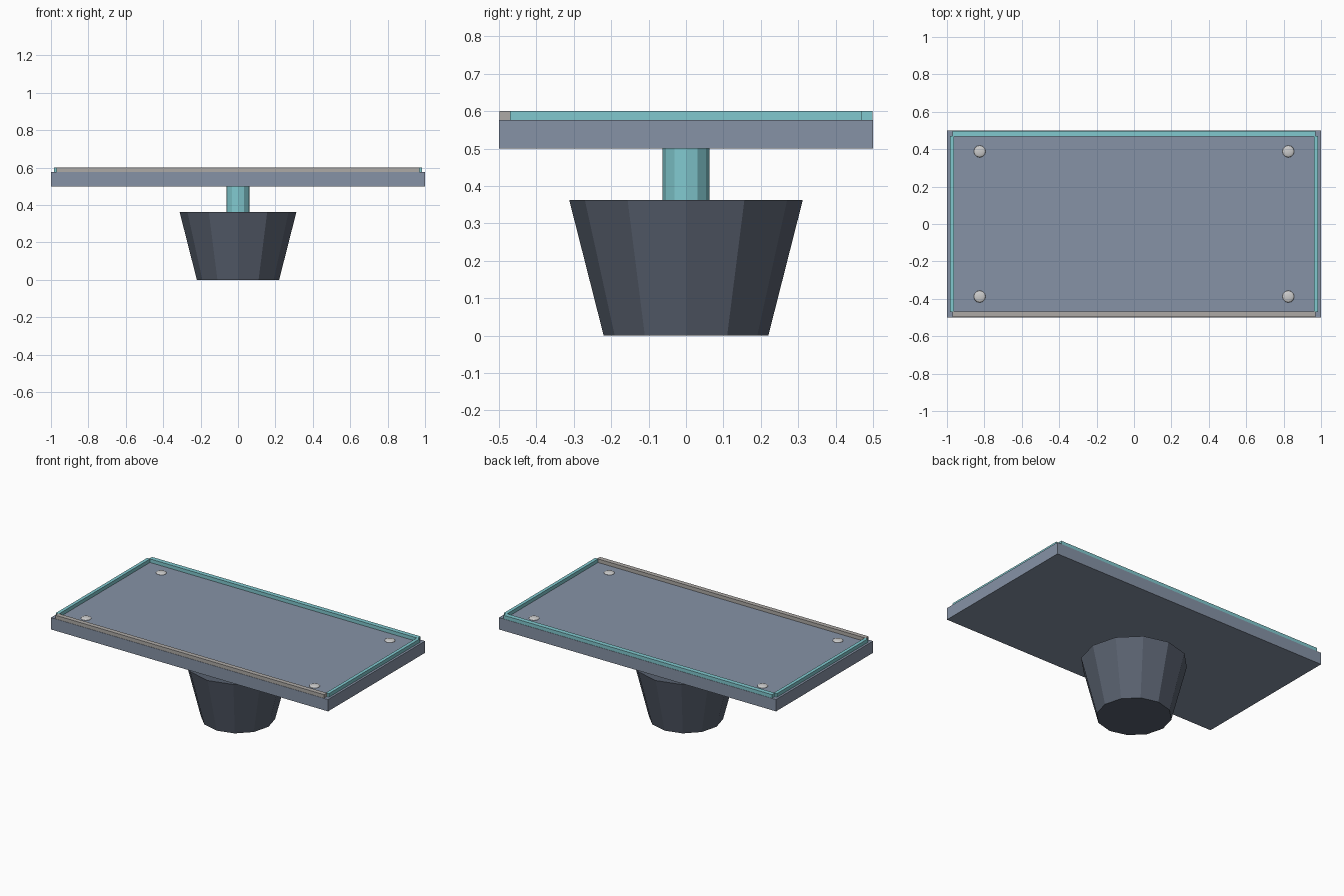
import bpy
from math import pi

if "Cube" in bpy.data.objects:
    bpy.data.objects.remove(bpy.data.objects["Cube"])


def material(name, rgb):
    m = bpy.data.materials.new(name)
    m.diffuse_color = (*rgb, 1)
    m.use_nodes = True
    m.node_tree.nodes["Principled BSDF"].inputs["Base Color"].default_value = m.diffuse_color
    return m


slate = material("slate", (0.24, 0.29, 0.38))
dark = material("dark_slate", (0.10, 0.12, 0.16))
teal = material("teal", (0.22, 0.58, 0.62))
warm = material("warm_grey", (0.42, 0.40, 0.38))
steel = material("steel", (0.65, 0.66, 0.67))


def finish(name, mat):
    ob = bpy.context.object
    ob.name = name
    ob.data.materials.append(mat)
    return ob


def box(name, lo, hi, mat):
    bpy.ops.mesh.primitive_cube_add(
        size=1, location=[(a + b) / 2 for a, b in zip(lo, hi)])
    ob = finish(name, mat)
    ob.scale = [b - a for a, b in zip(lo, hi)]
    return ob


def cone(name, r1, r2, z1, z2, mat, x=0, y=0):
    bpy.ops.mesh.primitive_cone_add(
        vertices=12, radius1=r1, radius2=r2, depth=z2 - z1,
        location=(x, y, (z1 + z2) / 2))
    return finish(name, mat)


TOP, RIM = 0.577, 0.60

# Tapered foot, post and slab
cone("base", 0.22, 0.312, 0, 0.362, dark)
cone("post", 0.0625, 0.0625, 0.362, 0.50, teal)
box("slab", (-1, -0.5, 0.5), (1, 0.5, TOP), slate)

# Raised rim: grey front, teal back and ends
box("front_rail", (-0.97, -0.498, TOP), (0.97, -0.468, RIM), warm)
box("back_rail", (-0.97, 0.468, TOP), (0.97, 0.498, RIM), teal)
for side, s in (("left", -1), ("right", 1)):
    x1, x2 = sorted((s * 0.963, s * 0.985))
    box(side + "_rail", (x1, -0.47, TOP), (x2, 0.47, RIM), teal)

# Low domed bolts in the corners
for side, sx in (("left", -1), ("right", 1)):
    for end, sy in (("front", -1), ("back", 1)):
        bpy.ops.mesh.primitive_uv_sphere_add(
            segments=12, ring_count=8, radius=0.032,
            location=(sx * 0.825, sy * 0.388, TOP))
        bolt = finish(f"{end}_{side}_bolt", steel)
        bolt.scale.z = 0.3
        bpy.ops.object.shade_smooth_by_angle(angle=pi / 6)
